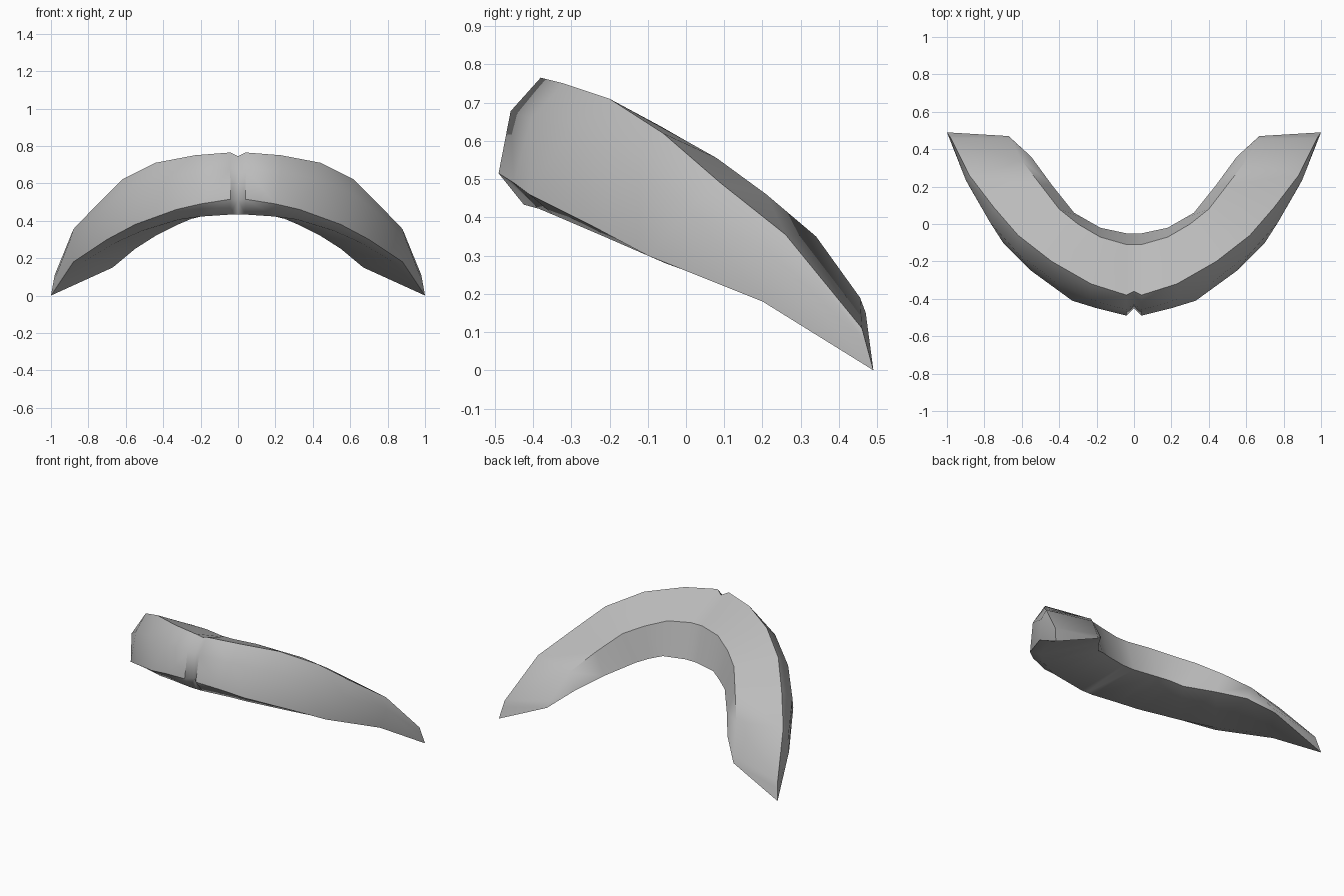
import bpy
import bmesh
from mathutils import Vector

# Remove the default cube only
cube = bpy.data.objects.get("Cube")
if cube:
    bpy.data.objects.remove(cube, do_unlink=True)

# Rails of the left half, running from the centre cleft to the tip
top_outer = [(.04, -.38, .765), (.23, -.32, .75), (.44, -.2, .71), (.62, -.06, .62),
             (.75, .09, .49), (.88, .26, .355), (.98, .46, .11)]
top_inner = [(.04, -.11, .65), (.18, -.07, .64), (.3, 0, .6), (.4, .08, .555),
             (.5, .21, .46), (.6, .34, .35), (.66, .455, .19)]
bottom_inner = [(.04, -.05, .435), (.18, -.02, .43), (.25, .02, .41), (.32, .06, .38),
                (.44, .21, .32), (.55, .36, .25), (.67, .47, .15)]
front_lip = [(.04, -.49, .515), (.2, -.45, .49), (.33, -.41, .46), (.55, -.25, .38),
             (.7, -.1, .3), (.88, .2, .18), (1, .49, 0)]


def cross_section(station):
    """Six corners around the band, in order, at one station."""
    outer, inner, low, lip = [Vector(rail[station]) for rail in
                              (top_outer, top_inner, bottom_inner, front_lip)]
    fade = 1 - station / (len(front_lip) - 1)
    # The front bulges outward between its top edge and its lip
    outward = Vector((outer.x, outer.y - .4, 0)).normalized()
    bulge = outer.lerp(lip, .35) + outward * .04 * min(1, fade * 3)
    # A narrow bevel turns from the lip to the underside
    bevel = lip.lerp(low, .15 * min(1, fade * 6))
    bevel.z -= .07 * fade
    return [inner, outer, bulge, lip, bevel, low]


def cleft_section(section):
    """Copy of the first section on the centre plane, pulled in at the front."""
    inner, outer, bulge, lip, bevel, low = [Vector((0, p.y, p.z)) for p in section]
    outer += Vector((0, .02, -.02))
    bulge.y += .03
    lip.y += .04
    return [inner, outer, bulge, lip, bevel, low]


def build_arch(name, material):
    sections = [cross_section(i) for i in range(len(front_lip))]
    sections.insert(0, cleft_section(sections[0]))
    bm = bmesh.new()
    rings = [[bm.verts.new(p) for p in section] for section in sections]
    for ring, following in zip(rings, rings[1:]):
        for i in range(len(ring)):
            j = (i + 1) % len(ring)
            bm.faces.new((ring[i], ring[j], following[j], following[i]))
    # Closed end at the tip
    bm.faces.new(rings[-1])
    bmesh.ops.remove_doubles(bm, verts=bm.verts, dist=.0005)
    bmesh.ops.recalc_face_normals(bm, faces=bm.faces)
    mesh = bpy.data.meshes.new(name)
    bm.to_mesh(mesh)
    bm.free()
    mesh.materials.append(material)
    obj = bpy.data.objects.new(name, mesh)
    bpy.context.collection.objects.link(obj)
    return obj


# Plain grey surface
grey = bpy.data.materials.new("plain_grey")
grey.use_nodes = True
colour = (.5, .5, .5, 1)
grey.diffuse_color = colour
grey.node_tree.nodes["Principled BSDF"].inputs["Base Color"].default_value = colour

# Curved band, smooth with sharp inner and lower edges
arch = build_arch("curved_band", grey)
bpy.ops.object.select_all(action="DESELECT")
arch.select_set(True)
bpy.context.view_layer.objects.active = arch
bpy.ops.object.shade_smooth_by_angle(angle=.9)

# Mirror to the right half
mirror = arch.modifiers.new("mirror_halves", "MIRROR")
mirror.use_axis[0] = True
mirror.use_clip = True
mirror.merge_threshold = .001
